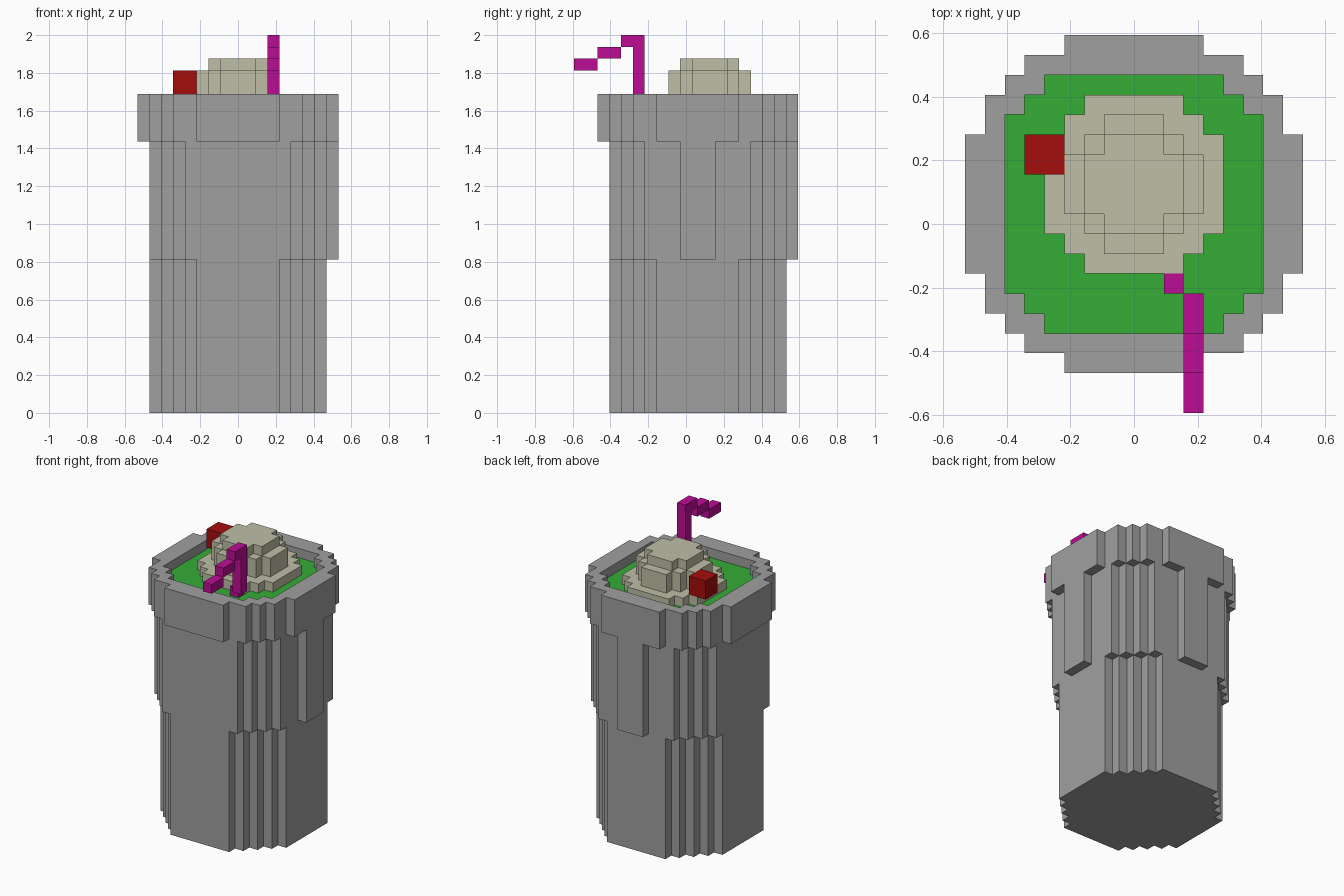
import bpy
import bmesh

cube = bpy.data.objects.get("Cube")
if cube:
    bpy.data.objects.remove(cube)

U = 2 / 32  # one block


def material(name, rgb):
    m = bpy.data.materials.new(name)
    m.use_nodes = True
    m.diffuse_color = (*rgb, 1)
    m.node_tree.nodes["Principled BSDF"].inputs["Base Color"].default_value = (*rgb, 1)
    return m


GREY = material("grey", (0.35, 0.35, 0.35))
GREEN = material("green", (0.037, 0.418, 0.037))
CREAM = material("cream", (0.52, 0.52, 0.39))
RED = material("red", (0.376, 0.004, 0.004))
MAGENTA = material("magenta", (0.515, 0.004, 0.305))


def outline(steps, cy):
    """Stepped round outline from (half width, half depth) pairs, mirrored to four quadrants."""
    q = []
    for i, (hx, hy) in enumerate(steps):
        q.append((hx, hy))
        if i + 1 < len(steps):
            q.append((hx, steps[i + 1][1]))
    pts = (q + [(x, -y) for x, y in reversed(q)]
           + [(-x, -y) for x, y in q] + [(-x, y) for x, y in reversed(q)])
    return [(x, y + cy) for x, y in pts]


def prism(name, loops, z0, z1, mat):
    """Extrude an outline upward; a second outline becomes a hole."""
    bm = bmesh.new()
    edges = []
    for loop in loops:
        vs = [bm.verts.new((x * U, y * U, z0 * U)) for x, y in loop]
        if len(loops) == 1:
            bm.faces.new(vs)
        else:
            edges += [bm.edges.new((vs[i - 1], vs[i])) for i in range(len(vs))]
    if edges:
        bmesh.ops.triangle_fill(bm, edges=edges, use_beauty=True)
    ext = bmesh.ops.extrude_face_region(bm, geom=bm.faces[:], use_keep_orig=True)
    top = [g for g in ext["geom"] if isinstance(g, bmesh.types.BMVert)]
    bmesh.ops.translate(bm, verts=top, vec=(0, 0, (z1 - z0) * U))
    bmesh.ops.recalc_face_normals(bm, faces=bm.faces[:])
    me = bpy.data.meshes.new(name)
    bm.to_mesh(me)
    bm.free()
    me.materials.append(mat)
    ob = bpy.data.objects.new(name, me)
    bpy.context.collection.objects.link(ob)
    return ob


def box(name, x0, x1, y0, y1, z0, z1, mat):
    return prism(name, [[(x0, y0), (x1, y0), (x1, y1), (x0, y1)]], z0, z1, mat)


# Cup body
lower = outline([(3.5, 7.5), (4.5, 6.5), (5.5, 5.5), (6.5, 4.5), (7.5, 3.5)], 1)
upper = outline([(4.5, 7.5), (5.5, 6.5), (6.5, 5.5), (7.5, 4.5)], 1)
prism("cup_lower", [lower], 0, 13, GREY)
prism("cup_upper", [upper], 13, 23, GREY)

# Rim collar, with the drink filling its opening
collar = outline([(3.5, 8.5), (5.5, 7.5), (6.5, 6.5), (7.5, 5.5), (8.5, 3.5)], 1)
opening = outline([(4.5, 6.5), (5.5, 5.5), (6.5, 4.5)], 1)
prism("cup_rim", [collar, opening], 23, 27, GREY)
prism("drink", [opening], 23, 26, GREEN)

# Drips running down from the rim
box("left_drip", 7.5, 8.5, -0.5, 2.5, 13, 23, GREY)
box("back_drip", -1.5, 1.5, 8.5, 9.5, 13, 23, GREY)

# Whipped cream layers
for name, r, z0, z1 in (("cream_base", 4.5, 26, 27), ("cream_middle", 3.5, 27, 29)):
    steps = [(r - 2, r), (r - 1, r - 1), (r, r - 2)]
    prism(name, [outline(steps, 2)], z0, z1, CREAM)
prism("cream_top", [outline([(1.5, 2.5), (2.5, 1.5)], 2)], 29, 30, CREAM)

# Cherry
box("cherry", -5.5, -3.5, 2.5, 4.5, 27, 29, RED)

# Straw, bending forward in steps
box("straw_base", 1.5, 2.5, -3.5, -2.5, 26, 27, MAGENTA)
box("straw_stem", 2.5, 3.5, -4.5, -3.5, 27, 31, MAGENTA)
for i, (y0, y1) in enumerate(((-5.5, -3.5), (-7.5, -5.5), (-9.5, -7.5))):
    box(f"straw_bend_{i + 1}", 2.5, 3.5, y0, y1, 31 - i, 32 - i, MAGENTA)
